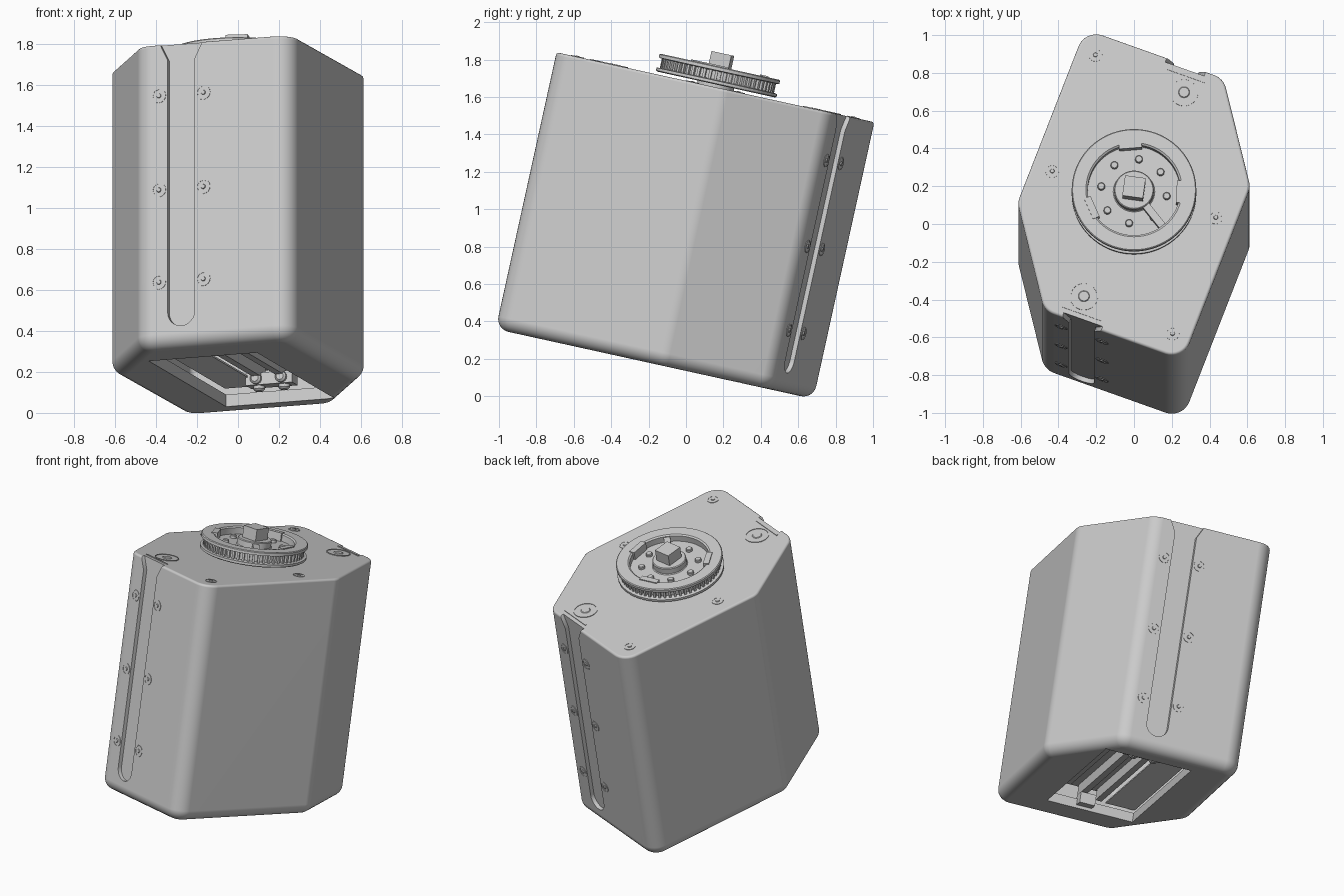
import bpy, bmesh
from math import sin, cos, pi, radians
from mathutils import Matrix, Vector

cube = bpy.data.objects.get("Cube")
if cube:
    bpy.data.objects.remove(cube, do_unlink=True)

# Tilted, twisted frame shared by every part
FRAME = (Matrix.Translation((0, -0.168, 0.172)) @ Matrix.Rotation(radians(-12.4), 4, 'X')
         @ Matrix.Rotation(radians(-20), 4, 'Z'))
H = 1.515  # case height along its own axis


def material(name, value):
    m = bpy.data.materials.new(name)
    m.use_nodes = True
    m.diffuse_color = (value, value, value, 1)
    m.node_tree.nodes["Principled BSDF"].inputs["Base Color"].default_value = (value, value, value, 1)
    return m


GREY = material("mid_grey", 0.6)
WHITE = material("pale_grey", 0.92)


def finish(name, bm, mat=GREY):
    bmesh.ops.recalc_face_normals(bm, faces=bm.faces)
    me = bpy.data.meshes.new(name)
    bm.to_mesh(me)
    bm.free()
    me.materials.append(mat)
    ob = bpy.data.objects.new(name, me)
    bpy.context.scene.collection.objects.link(ob)
    ob.matrix_world = FRAME
    return ob


def smooth(ob):
    ob.data.polygons.foreach_set("use_smooth", [True] * len(ob.data.polygons))
    ob.data.set_sharp_from_angle(angle=radians(32))
    mod = ob.modifiers.new("even_normals", 'WEIGHTED_NORMAL')
    mod.keep_sharp = True
    return ob


def loft(name, rings, mat=GREY):
    """Skin equal closed rings of points and cap both ends."""
    bm = bmesh.new()
    loops = [[bm.verts.new(p) for p in ring] for ring in rings]
    n = len(loops[0])
    for a, b in zip(loops, loops[1:]):
        for i in range(n):
            j = (i + 1) % n
            bm.faces.new((a[i], a[j], b[j], b[i]))
    bm.faces.new(loops[0][::-1])
    bm.faces.new(loops[-1])
    return finish(name, bm, mat)


def box(name, low, high, mat=GREY, spin=0):
    low, high = Vector(low), Vector(high)
    bm = bmesh.new()
    bmesh.ops.create_cube(bm, size=1)
    for v in bm.verts:
        v.co = (low + high) / 2 + v.co * (high - low)
    bmesh.ops.transform(bm, matrix=Matrix.Rotation(spin, 4, 'Z'), verts=bm.verts)
    return finish(name, bm, mat)


def lathe(name, profile, centre, axis='Z', steps=24, mat=GREY):
    """Turn a (radius, height) profile around an axis."""
    ring = [(cos(2 * pi * i / steps), sin(2 * pi * i / steps)) for i in range(steps)]
    turn = {'Z': Matrix(), 'Y': Matrix.Rotation(pi / 2, 3, 'X').to_4x4(),
            '-Y': Matrix.Rotation(-pi / 2, 3, 'X').to_4x4(),
            '-Z': Matrix.Rotation(pi, 3, 'X').to_4x4()}[axis]
    rings = [[Vector(centre) + turn @ Vector((r * c, r * s, h)) for c, s in ring] for r, h in profile]
    return smooth(loft(name, rings, mat))


# Case outline: a box with two opposite corners cut away, corners rounded
half = [Vector((0.55, -0.755)), Vector((0.565, 0.25)), Vector((0.23, 0.755))]
corners = half + [-c for c in half]
ROUND = 0.1


def outline(inset, w, steps=8):
    pts = []
    for i, c in enumerate(corners):
        d0 = (c - corners[i - 1]).normalized()
        d1 = (corners[(i + 1) % 6] - c).normalized()
        n0, n1 = Vector((-d0.y, d0.x)), Vector((-d1.y, d1.x))
        centre = c + ROUND * (n0 + n1) / (1 + n0.dot(n1))
        for k in range(steps + 1):
            p = centre - (ROUND - inset) * n0.slerp(n1, k / steps)
            pts.append((p.x, p.y, w))
    return pts


R, r = 0.07, 0.015
rings = [outline(R * (1 - sin(a)), R * (1 - cos(a))) for a in [pi / 2 * k / 7 for k in range(8)]]
rings += [outline(r * (1 - cos(a)), H - r + r * sin(a)) for a in [pi / 2 * k / 3 for k in range(4)]]
case = loft("case_shell", rings)

# Hollow inside, open base and a recessed channel on front and back
cutters = [loft("cavity_cutter", [outline(0.06, 0.06), outline(0.06, H - 0.05)]),
           box("base_opening_cutter", (-0.28, -0.5, -0.1), (0.28, 0.6, 0.1))]
channel = [(-0.02 + 0.07 * cos(a), 0.175 + 0.07 * sin(a)) for a in [pi + pi * k / 12 for k in range(13)]]
channel += [(0.05, H - 0.08), (0.1, H + 0.02), (-0.14, H + 0.02), (-0.09, H - 0.08)]
for side in (1, -1):
    cutters.append(loft("channel_cutter", [[(side * p, -side * q, w) for p, w in channel]
                                           for q in (0.8, 0.73)]))
for c in cutters:
    mod = case.modifiers.new("cut", 'BOOLEAN')
    mod.operation, mod.solver, mod.object = 'DIFFERENCE', 'EXACT', c
bpy.context.view_layer.update()
cut_mesh = bpy.data.meshes.new_from_object(case.evaluated_get(bpy.context.evaluated_depsgraph_get()))
case.modifiers.clear()
case.data = cut_mesh
for c in cutters:
    bpy.data.objects.remove(c, do_unlink=True)
smooth(case)

# Screws beside each channel: thin ring and centre button
ring_profile = [(0.036, -0.002), (0.036, 0.003), (0.03, 0.003), (0.03, 0.001), (0.012, 0.001), (0.01, 0.006)]
for side in (1, -1):
    for p in (-0.135, 0.095):
        for w in (0.33, 0.79, 1.26):
            lathe("channel_screw", ring_profile, (side * p, -side * 0.755, w), 'Y' if side > 0 else '-Y', 16)

# Top fittings: large round bosses, slots and small screws
boss = [(0.075, -0.002), (0.075, 0.004), (0.069, 0.004), (0.069, 0.001), (0.03, 0.001), (0.026, 0.005)]
for side in (1, -1):
    lathe("top_boss", boss, (side * 0.06, side * 0.61, H))
    box("top_slot_rib", (side * 0.04 - 0.11, side * 0.7 - 0.005, H - 0.002),
        (side * 0.04 + 0.11, side * 0.7 + 0.005, H + 0.004))
    lathe("top_screw", ring_profile, (side * 0.45, side * -0.64, H), 'Z', 16)
    lathe("top_screw", ring_profile, (side * 0.45, side * 0.03, H), 'Z', 16)

# Flanged pulley with a dished face and hub
pulley = [(0.1, 0), (0.1, 0.015), (0.322, 0.015), (0.33, 0.02), (0.33, 0.035), (0.295, 0.04), (0.295, 0.085),
          (0.33, 0.09), (0.33, 0.107), (0.325, 0.112), (0.255, 0.112), (0.245, 0.105), (0.245, 0.065),
          (0.11, 0.065), (0.105, 0.07), (0.105, 0.105), (0.1, 0.11), (0.05, 0.11)]
lathe("drive_pulley", pulley, (0, 0, H), steps=72)

# Belt teeth between the flanges
teeth = 60
tooth_bm = bmesh.new()
for i in range(teeth):
    turn = Matrix.Rotation(2 * pi * i / teeth, 4, 'Z')
    place = turn @ Matrix.Translation((0.3, 0, H + 0.0625)) @ Matrix.Diagonal((0.025, 0.014, 0.05, 1))
    bmesh.ops.create_cube(tooth_bm, size=1, matrix=place)
finish("pulley_teeth", tooth_bm)

# Square shaft, key arm and fasteners on the pulley face
box("square_shaft", (-0.055, -0.055, H + 0.1), (0.055, 0.055, H + 0.185), spin=radians(12))
box("key_arm", (0.09, -0.02, H + 0.06), (0.25, 0.02, H + 0.1), spin=radians(-32))
for i in range(8):
    a = 2 * pi * i / 8 + 0.2
    lathe("pulley_bolt", [(0.02, 0.06), (0.02, 0.08), (0.016, 0.084)],
          (0.175 * cos(a), 0.175 * sin(a), H), steps=12)
for a in (0.3, 2, 3.9):
    box("pulley_lug", (0.225, -0.06, H + 0.06), (0.262, 0.06, H + 0.118), spin=a)

# Mechanism inside the base opening
box("inner_panel", (-0.3, -0.56, 0.1), (-0.11, 0.64, 0.109), WHITE)
box("motor_housing", (0.16, -0.45, 0.12), (0.4, 0.4, 0.5))
box("carriage_plate", (-0.11, -0.58, 0.17), (0.16, 0.62, 0.19))
for p in (-0.06, 0.06):
    box("guide_rail", (p - 0.02, -0.55, 0.1), (p + 0.02, 0.5, 0.17))
box("cross_bar", (-0.12, 0.44, 0.06), (0.12, 0.52, 0.12))
for p in (-0.065, 0.065):
    lathe("cross_bar_bolt", [(0.028, 0), (0.028, 0.015), (0.018, 0.025)], (p, 0.44, 0.09), 'Y', 16)
    lathe("base_bolt", [(0.028, 0), (0.028, 0.015), (0.018, 0.025)], (p, 0.48, 0.06), '-Z', 16)
box("front_latch", (-0.01, -0.52, 0.02), (0.09, -0.44, 0.09))
